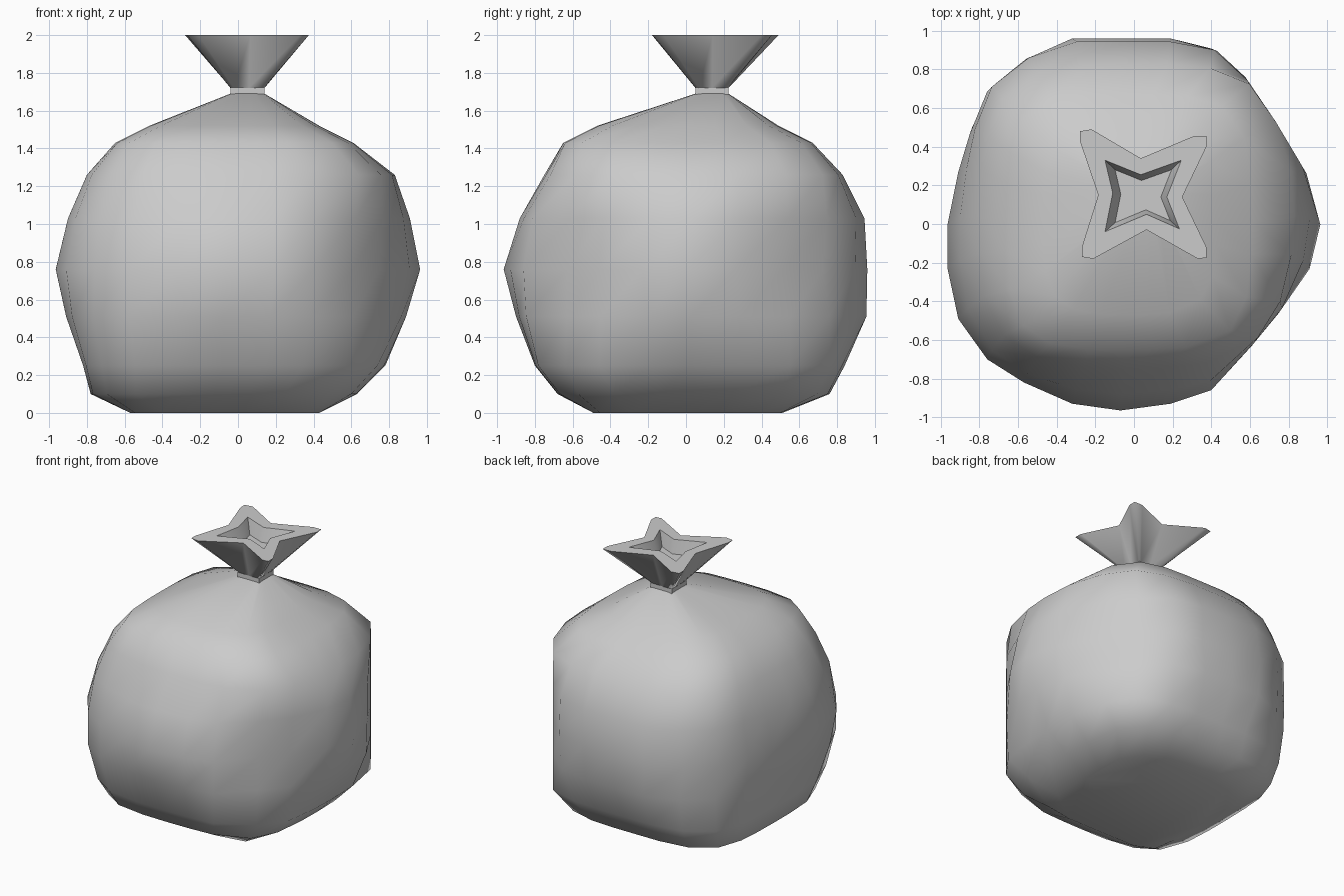
import bpy, bmesh, math

if "Cube" in bpy.data.objects:
    bpy.data.objects.remove(bpy.data.objects["Cube"])

# Plan outline of the bag at its widest
OUT = [(.965, 0), (.91, .27), (.74, .52), (.61, .74), (.43, .90), (.19, .965), (-.07, .965),
       (-.32, .965), (-.57, .85), (-.76, .69), (-.85, .47), (-.91, .27), (-.965, 0),
       (-.965, -.23), (-.91, -.49), (-.76, -.70), (-.57, -.82), (-.32, -.93),
       (-.07, -.965), (.19, -.93), (.40, -.86), (.61, -.63), (.75, -.46), (.91, -.23)]


def squircle(x, y, p):
    s = (abs(x) ** p + abs(y) ** p) ** (1 / p)
    return x / s, y / s


def clamp(x, y):
    """Keep a point inside the widest outline."""
    for (ax, ay), (bx, by) in zip(OUT, OUT[1:] + OUT[:1]):
        nx, ny = by - ay, ax - bx
        t = (nx * x + ny * y) / (nx * ax + ny * ay)
        if t > 1:
            x, y = x / t, y / t
    return x, y


def ring(z, x0, x1, y0, y1, blend, p, pts):
    """Outline blended towards a rounded square and fitted to the extents."""
    out = []
    for x, y in pts:
        sx, sy = squircle(x, y, p)
        u = x / .965 * (1 - blend) + sx * blend
        v = y / .965 * (1 - blend) + sy * blend
        out.append((*clamp((x0 + x1) / 2 + u * (x1 - x0) / 2,
                           (y0 + y1) / 2 + v * (y1 - y0) / 2), z))
    return out


def loft(name, rings, angle):
    bm = bmesh.new()
    rows = [[bm.verts.new(c) for c in r] for r in rings]
    n = len(rows[0])
    for a, b in zip(rows, rows[1:]):
        for i in range(n):
            j = (i + 1) % n
            bm.faces.new((a[i], a[j], b[j], b[i]))
    bm.faces.new(rows[0][::-1])
    bm.faces.new(rows[-1])
    bmesh.ops.remove_doubles(bm, verts=bm.verts, dist=.0005)
    bmesh.ops.recalc_face_normals(bm, faces=bm.faces)
    me = bpy.data.meshes.new(name)
    bm.to_mesh(me)
    bm.free()
    ob = bpy.data.objects.new(name, me)
    bpy.context.collection.objects.link(ob)
    bpy.ops.object.select_all(action='DESELECT')
    ob.select_set(True)
    bpy.context.view_layer.objects.active = ob
    bpy.ops.object.shade_smooth_by_angle(angle=math.radians(angle))
    return ob


# Stuffed body: z, x range, y range, squareness blend, exponent
BODY = [(0, -.57, .43, -.49, .51, 1, 8),
        (.10, -.78, .63, -.68, .76, .9, 4.5),
        (.25, -.82, .78, -.80, .84, .85, 4.5),
        (.51, -.91, .89, -.90, .955, .5, 4.5),
        (.76, -.965, .965, -.965, .96, 0, 3),
        (1.03, -.90, .91, -.88, .945, .35, 4),
        (1.26, -.80, .83, -.75, .83, .7, 4),
        (1.43, -.65, .61, -.65, .67, .9, 4.5),
        (1.52, -.47, .43, -.47, .49, .9, 4),
        (1.69, -.04, .14, .05, .225, 1, 10)]
loft("bag_body", [ring(*r, OUT) for r in BODY], 55)

# Tie band around the neck
loft("neck_tie", [[(x, y, z) for x, y in ((-.04, .05), (.14, .05), (.14, .225), (-.04, .225))]
                  for z in (1.685, 1.722)], 20)

# Gathered four-pointed mouth: three points per tip, one per valley
STAR = [(.25, .14), (.375, .40), (.375, .455), (.31, .455),
        (.035, .34), (-.22, .49), (-.28, .48), (-.28, .43),
        (-.185, .15), (-.27, -.12), (-.27, -.17), (-.21, -.18),
        (.065, -.03), (.33, -.18), (.375, -.175), (.375, -.12)]
HOLE = [(.17, .14), (.245, .33), (.035, .255), (-.15, .33),
        (-.11, .16), (-.15, -.04), (.065, .05), (.235, -.025)]
CX, CY = .05, .14
hole = [c for k, c in enumerate(HOLE) for _ in range(3 if k % 2 else 1)]
neck = ring(1.72, -.04, .14, .05, .225, 1, 10, [(x - CX, y - CY) for x, y in STAR])
loft("bag_mouth", [neck,
                   [(x, y, 2) for x, y in STAR],
                   [(x, y, 2) for x, y in hole],
                   [(CX + (x - CX) * .74, CY + (y - CY) * .74, 1.9) for x, y in hole]], 60)
